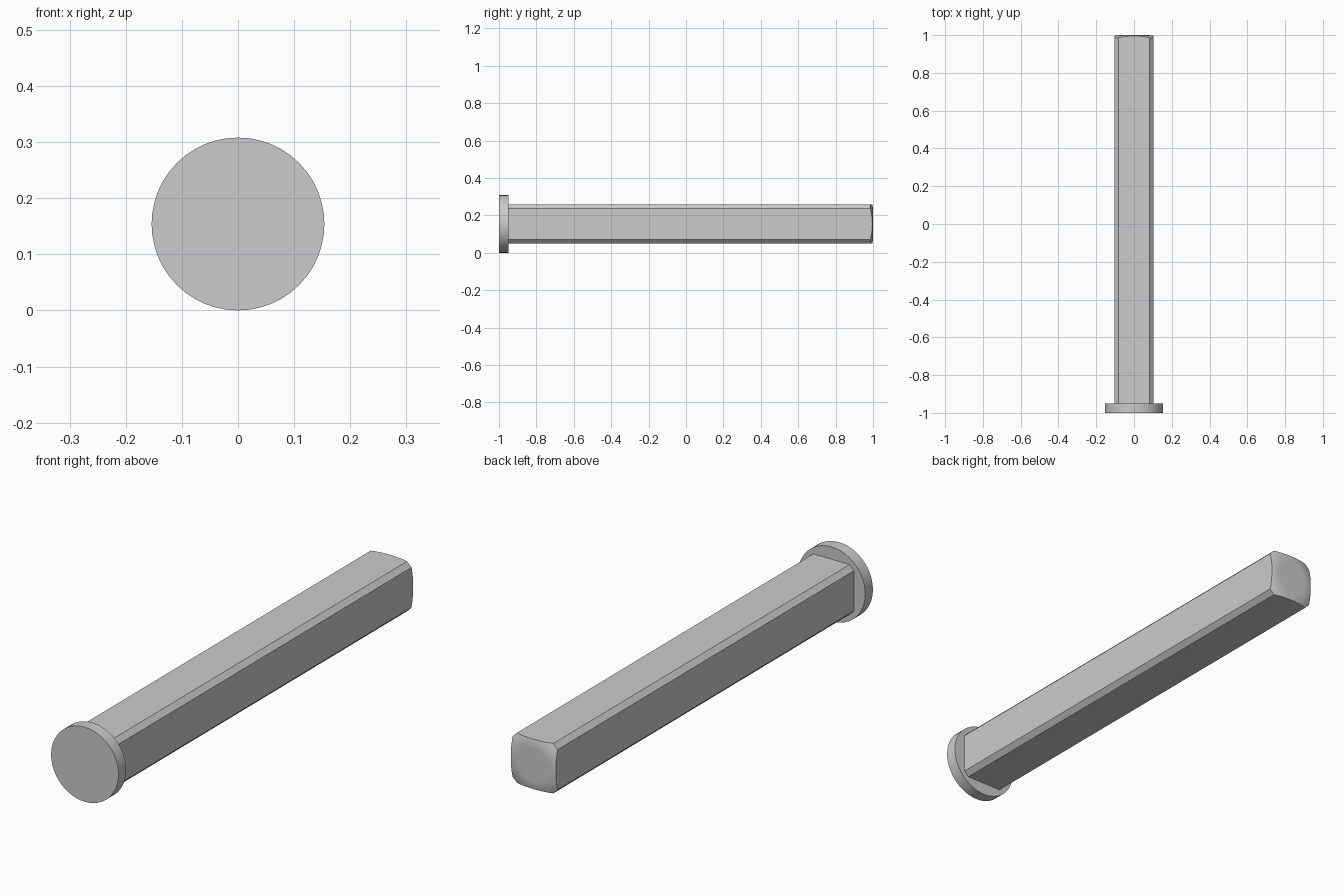
import bpy, bmesh, math
from mathutils import Vector

if "Cube" in bpy.data.objects:
    bpy.data.objects.remove(bpy.data.objects["Cube"])

ZC = 0.154        # height of the pin axis
HALF = 0.103      # half width of the square shank
CH = 0.02         # corner chamfer
Y0, Y1 = -0.95, 1.0


def finish(bm, name):
    bmesh.ops.recalc_face_normals(bm, faces=bm.faces)
    me = bpy.data.meshes.new(name)
    bm.to_mesh(me)
    bm.free()
    ob = bpy.data.objects.new(name, me)
    bpy.context.collection.objects.link(ob)
    bpy.ops.object.select_all(action='DESELECT')
    ob.select_set(True)
    bpy.context.view_layer.objects.active = ob
    bpy.ops.object.shade_smooth_by_angle(angle=math.radians(30))
    return ob


def crown(r, flat=0.07, radius=0.135):
    """Rounded tip: flat in the middle, then an arc falling to the corners."""
    d = max(0.0, r - flat)
    return Y1 - (radius - math.sqrt(radius ** 2 - d ** 2))


# Chamfered square outline, finely divided along the flats
a, b = HALF, HALF - CH
corners = [Vector(p) for p in ((a, -b), (a, b), (b, a), (-b, a),
                               (-a, b), (-a, -b), (-b, -a), (b, -a))]
outline = []
for i, p in enumerate(corners):
    q = corners[(i + 1) % 8]
    n = 12 if i % 2 == 0 else 3
    outline += [p.lerp(q, k / n) for k in range(n)]

# Shank with crowned tip
bm = bmesh.new()
rings = [[bm.verts.new((p.x, Y0, ZC + p.y)) for p in outline]]
for s in (1, 0.93, 0.86, 0.79, 0.72, 0.65, 0.58, 0.5):
    rings.append([bm.verts.new((p.x * s, crown(p.length * s), ZC + p.y * s))
                  for p in outline])
count = len(outline)
for lo, hi in zip(rings, rings[1:]):
    for i in range(count):
        j = (i + 1) % count
        bm.faces.new((lo[i], lo[j], hi[j], hi[i]))
bm.faces.new(rings[0])
bm.faces.new(rings[-1])
finish(bm, "shank")

# Round flat head
bm = bmesh.new()
bmesh.ops.create_cone(bm, cap_ends=True, segments=48, radius1=ZC, radius2=ZC, depth=0.05)
for v in bm.verts:
    v.co = Vector((v.co.x, v.co.z - 0.975, v.co.y + ZC))
finish(bm, "head")
